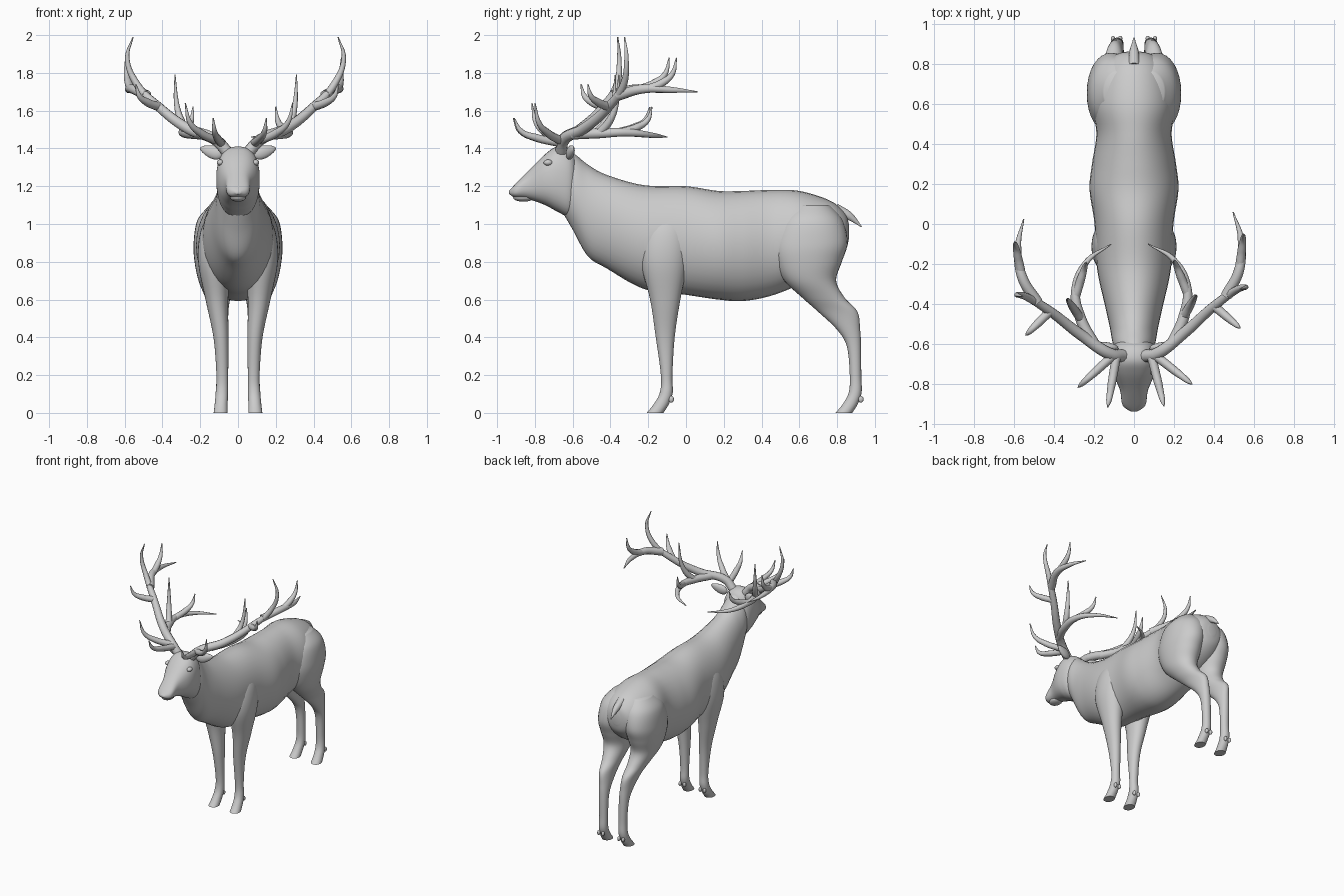
import bpy, bmesh, math
from mathutils import Vector, Matrix

if "Cube" in bpy.data.objects:
    bpy.data.objects.remove(bpy.data.objects["Cube"])


def catmull(rows, steps=6):
    """Smoothly interpolate rows of numbers."""
    out = []
    for i in range(len(rows) - 1):
        p = [rows[max(0, min(len(rows) - 1, i + k))] for k in (-1, 0, 1, 2)]
        for s in range(steps):
            t = s / steps
            out.append([0.5 * (2 * b + (c - a) * t + (2 * a - 5 * b + 4 * c - d) * t * t
                               + (3 * b - a - 3 * c + d) * t ** 3) for a, b, c, d in zip(*p)])
    return out + [list(rows[-1])]


def select(ob, angle):
    bpy.ops.object.select_all(action='DESELECT')
    ob.select_set(True)
    bpy.context.view_layer.objects.active = ob
    if ob.type == 'CURVE':
        bpy.ops.object.convert(target='MESH')
    bpy.ops.object.shade_smooth_by_angle(angle=math.radians(angle))


def finish(name, bm):
    bmesh.ops.recalc_face_normals(bm, faces=bm.faces)
    me = bpy.data.meshes.new(name)
    bm.to_mesh(me)
    bm.free()
    ob = bpy.data.objects.new(name, me)
    bpy.context.collection.objects.link(ob)
    select(ob, 50)


def loft(name, rows, upright=False, side=1, n=32, power=2.1):
    """Rows: position along y (or z if upright), low edge, high edge, x half width, x centre."""
    bm = bmesh.new()
    rings = []
    for row in catmull(rows):
        t, lo, hi, hx = row[:4]
        xc = row[4] if upright else 0
        ring = []
        for k in range(n):
            a = 2 * math.pi * k / n
            c, s = (math.copysign(abs(f) ** (2 / power), f) for f in (math.cos(a), math.sin(a)))
            x, v = side * (xc + hx * c), (lo + hi) / 2 + (hi - lo) / 2 * s
            ring.append(bm.verts.new((x, v, max(t, 0)) if upright else (x, t, v)))
        rings.append(ring)
    for r, q in zip(rings, rings[1:]):
        for k in range(n):
            bm.faces.new((r[k], r[(k + 1) % n], q[(k + 1) % n], q[k]))
    bm.faces.new(rings[0])
    bm.faces.new(rings[-1])
    finish(name, bm)


def ball(name, loc, size, tilt=0, turn=0, taper=0.0):
    bm = bmesh.new()
    bmesh.ops.create_uvsphere(bm, u_segments=20, v_segments=12, radius=1)
    for v in bm.verts:
        v.co.yz = v.co.yz * (1 - taper * v.co.x)
    bm.transform(Matrix.Translation(loc) @ Matrix.Rotation(math.radians(tilt), 4, 'Y')
                 @ Matrix.Rotation(math.radians(turn), 4, 'Z') @ Matrix.Diagonal((*size, 1)))
    finish(name, bm)


def tubes(name, paths, place=lambda p: p):
    """Round tubes; each path is (start radius, points) and tapers to a tip."""
    cu = bpy.data.curves.new(name, 'CURVE')
    cu.dimensions, cu.bevel_depth, cu.bevel_resolution = '3D', 1, 3
    cu.use_fill_caps, cu.resolution_u = True, 8
    for radius, pts in paths:
        sp = cu.splines.new('BEZIER')
        sp.bezier_points.add(len(pts) - 1)
        for i, (bp, p) in enumerate(zip(sp.bezier_points, pts)):
            bp.co = place(Vector(p))
            bp.radius = 0.003 + radius * (1 - (i / (len(pts) - 1)) ** 2)
            bp.handle_left_type = bp.handle_right_type = 'AUTO'
    ob = bpy.data.objects.new(name, cu)
    bpy.context.collection.objects.link(ob)
    select(ob, 60)


def tine(base, tip, radius=0.02):
    """A tine runs outward first, then sweeps up to its tip."""
    a, b = Vector(base), Vector(tip)
    steps = ((0, 0), (0.5, 0.2), (0.85, 0.48), (1, 1))
    return radius, [(*a.lerp(b, f).xy, a.z + (b.z - a.z) * g) for f, g in steps]


# torso and neck
loft('torso_and_neck', [
    (0.862, 0.92, 1.00, 0.03), (0.84, 0.85, 1.06, 0.10), (0.76, 0.77, 1.125, 0.165),
    (0.60, 0.68, 1.175, 0.205), (0.45, 0.62, 1.18, 0.188), (0.30, 0.592, 1.175, 0.21),
    (0.17, 0.60, 1.175, 0.222), (0.0, 0.625, 1.20, 0.197), (-0.22, 0.655, 1.205, 0.185),
    (-0.42, 0.765, 1.26, 0.142), (-0.52, 0.83, 1.315, 0.12), (-0.60, 0.97, 1.375, 0.105),
    (-0.67, 1.09, 1.38, 0.08)], power=2.0)

# head
loft('head', [
    (-0.57, 1.12, 1.32, 0.06), (-0.61, 1.04, 1.39, 0.105), (-0.68, 1.065, 1.41, 0.115),
    (-0.745, 1.10, 1.37, 0.105), (-0.83, 1.13, 1.285, 0.07), (-0.905, 1.14, 1.21, 0.057),
    (-0.937, 1.16, 1.175, 0.015)], power=2.4)
ball('lower_lip', (0, -0.86, 1.14), (0.042, 0.055, 0.022))

# tail
tubes('tail', [(0.028, [(0, 0.79, 1.08), (0, 0.86, 1.045), (0, 0.93, 0.985)])])

# legs: separate upper parts, one shared shank and hoof
foot = [(0.20, -0.133, -0.072, 0.031, 0.083), (0.11, -0.138, -0.07, 0.033, 0.085),
        (0.05, -0.168, -0.089, 0.034, 0.089), (0.0, -0.208, -0.12, 0.037, 0.092)]
front_leg = [
    (1.08, -0.17, -0.01, 0.06, 0.08), (0.96, -0.23, 0.02, 0.09, 0.108), (0.80, -0.24, 0.01, 0.088, 0.123),
    (0.60, -0.19, -0.03, 0.06, 0.112), (0.40, -0.16, -0.06, 0.04, 0.09)] + foot
hind_leg = [
    (1.10, 0.56, 0.76, 0.08, 0.07), (1.02, 0.49, 0.83, 0.125, 0.09), (0.90, 0.455, 0.855, 0.123, 0.112),
    (0.80, 0.47, 0.825, 0.112, 0.118), (0.70, 0.52, 0.795, 0.092, 0.117), (0.61, 0.615, 0.84, 0.066, 0.107),
    (0.535, 0.70, 0.908, 0.047, 0.098), (0.44, 0.80, 0.922, 0.039, 0.09), (0.35, 0.852, 0.927, 0.034, 0.086)]
hind_leg += [(z, a + 1, b + 1, hx, xc) for z, a, b, hx, xc in foot]

# antler: main beam, crown branch, inner fork, then the tines
antler = [
    (0.029, [(0.055, -0.66, 1.38), (0.11, -0.65, 1.44), (0.255, -0.54, 1.505), (0.40, -0.41, 1.62),
             (0.51, -0.33, 1.74), (0.56, -0.315, 1.88), (0.53, -0.325, 1.99)]),
    (0.025, [(0.46, -0.36, 1.68), (0.525, -0.23, 1.715), (0.535, -0.08, 1.71), (0.495, 0.06, 1.70)]),
    (0.026, [(0.19, -0.60, 1.475), (0.25, -0.46, 1.48), (0.265, -0.32, 1.485), (0.20, -0.18, 1.47), (0.07, -0.10, 1.46)]),
    tine((0.53, -0.20, 1.715), (0.548, -0.05, 1.88)),
    tine((0.40, -0.41, 1.62), (0.53, -0.52, 1.74)),
    tine((0.265, -0.34, 1.485), (0.20, -0.18, 1.62)),
    tine((0.25, -0.46, 1.48), (0.31, -0.355, 1.79)),
    tine((0.09, -0.67, 1.43), (0.15, -0.91, 1.56)),
    tine((0.11, -0.66, 1.44), (0.29, -0.80, 1.64))]
pivot = Vector((0.08, -0.67, 0))

for side, label in ((1, 'left'), (-1, 'right')):
    loft('front_leg_' + label, front_leg, True, side)
    loft('hind_leg_' + label, hind_leg, True, side)

    # dewclaws
    for part, y in (('front', -0.078), ('hind', 0.926)):
        for x in (0.069, 0.105):
            ball(part + '_dewclaw_' + label, (side * x, y, 0.072), (0.011, 0.014, 0.018))

    # eyes and ears
    ball('eye_' + label, (side * 0.094, -0.73, 1.325), (0.018, 0.024, 0.016))
    ball('ear_' + label, (side * 0.14, -0.61, 1.383), (side * 0.065, 0.02, 0.034), -side * 18, side * 12, 0.3)

    # antlers, one mirrored and turned slightly
    spin = Matrix.Rotation(0 if side > 0 else math.radians(-4.5), 3, 'Z')

    def place(p):
        q = spin @ (p - pivot) + pivot
        return Vector((side * q.x, q.y, q.z))
    tubes('antler_' + label, antler, place)
